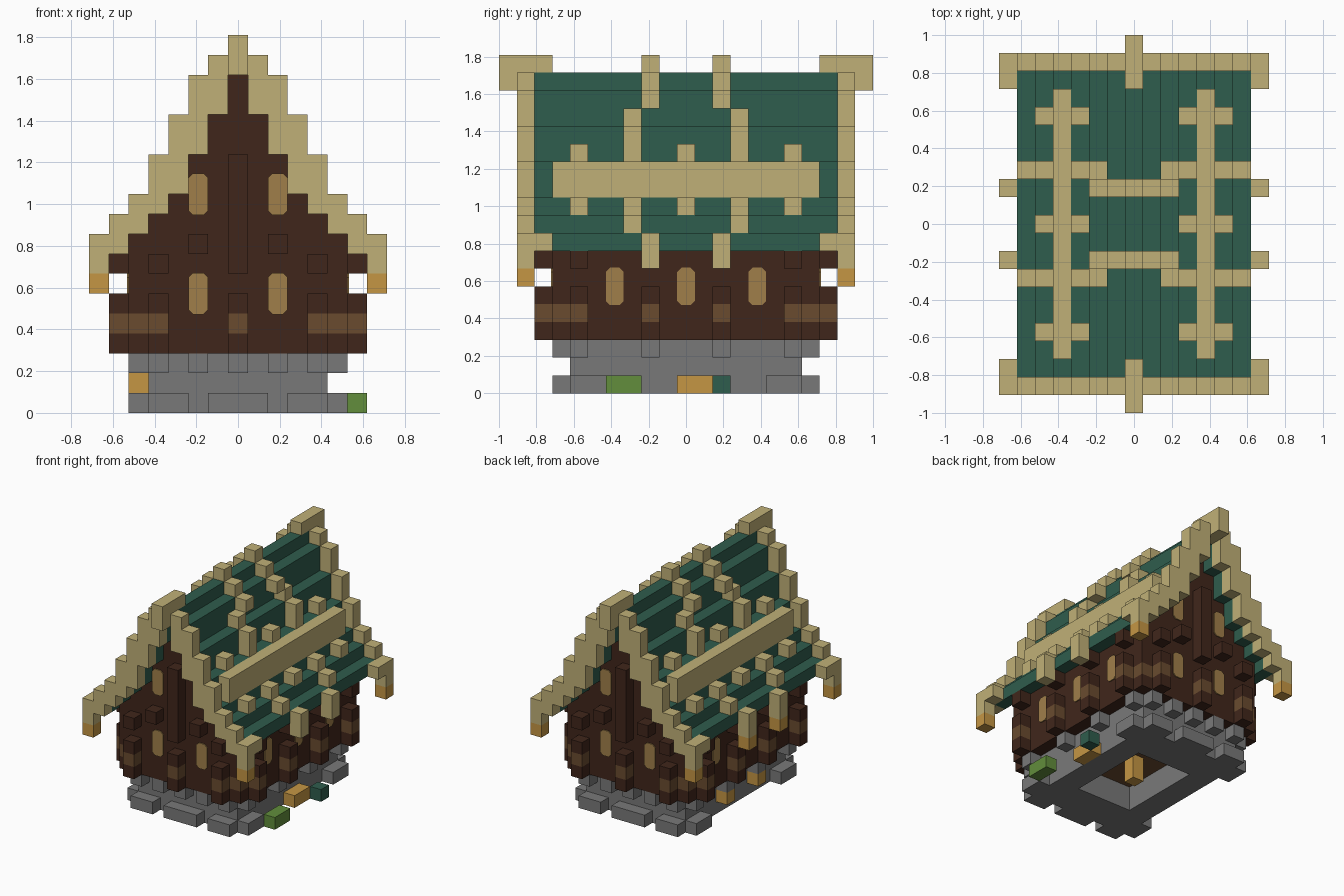
import bpy
import bmesh
from mathutils import Vector

cube = bpy.data.objects.get("Cube")
if cube:
    bpy.data.objects.remove(cube, do_unlink=True)

UNIT = 2 / 21  # edge length of one block


def material(name, red, green, blue):
    def linear(value):
        value /= 255
        return value / 12.92 if value < 0.04 else ((value + 0.055) / 1.055) ** 2.4
    colour = (linear(red), linear(green), linear(blue), 1)
    mat = bpy.data.materials.new(name)
    mat.use_nodes = True
    mat.diffuse_color = colour
    mat.node_tree.nodes["Principled BSDF"].inputs["Base Color"].default_value = colour
    return mat


stone = material("grey stone", 121, 121, 121)
dark_wood = material("dark wood", 64, 38, 27)
light_wood = material("light wood", 106, 75, 47)
trim = material("pale timber", 192, 176, 119)
slate = material("teal roof", 47, 93, 77)
amber = material("amber", 197, 150, 68)
leaf = material("leaf green", 98, 141, 60)
glass = material("window glow", 160, 127, 74)


def finish(name, bm, mat):
    bmesh.ops.recalc_face_normals(bm, faces=bm.faces)
    mesh = bpy.data.meshes.new(name)
    bm.to_mesh(mesh)
    bm.free()
    mesh.materials.append(mat)
    obj = bpy.data.objects.new(name, mesh)
    bpy.context.collection.objects.link(obj)


def span(value):
    return value if isinstance(value, tuple) else (value, value)


def blocks(name, mat, boxes, mirror=""):
    """Boxes given as inclusive block ranges in x, y, z, mirrored on chosen axes."""
    found = set()
    for box in boxes:
        (xa, xb), (ya, yb), (za, zb) = map(span, box)
        for sx in ((1, -1) if "x" in mirror else (1,)):
            for sy in ((1, -1) if "y" in mirror else (1,)):
                xs, ys = sorted((xa * sx, xb * sx)), sorted((ya * sy, yb * sy))
                found.add((*xs, *ys, za, zb))
    bm = bmesh.new()
    for xa, xb, ya, yb, za, zb in sorted(found):
        size = Vector((xb - xa + 1, yb - ya + 1, zb - za + 1)) * UNIT
        middle = Vector((xa + xb, ya + yb, za + zb + 1)) * UNIT / 2
        for vert in bmesh.ops.create_cube(bm, size=1)["verts"]:
            vert.co = vert.co * size + middle
    finish(name, bm, mat)


# Stone foundation with an open middle
blocks("foundation_long_sides", stone, [((3, 4), (-6, 6), (0, 2))], "x")
blocks("foundation_short_sides", stone, [((-2, 2), (4, 6), (0, 2))], "y")
blocks("foundation_corners", stone,
       [((3, 4), 7, 0), (5, (5, 6), 0), (4, 7, 2), (5, 6, 2)], "xy")
blocks("foundation_piers", stone, [(5, 2, 2), (0, 7, 2), ((0, 1), 7, 0), (2, 7, 2)], "xy")
blocks("floor", light_wood, [((-2, 2), (-3, 3), 2)])
blocks("cellar_lamp", amber, [(0, 0, (0, 1))])

# Wooden walls and stepped gables
blocks("side_walls", dark_wood,
       [(5, (-6, 6), (3, 8)), (5, 7, 3), (5, 7, (5, 8))], "xy")
gable_tops = {4: 9, 3: 10, 2: 12, 1: 14, 0: 16}
blocks("gable_walls", dark_wood,
       [(x, 7, (3, top)) for x, top in gable_tops.items()], "xy")
blocks("wall_base", dark_wood, [((-4, 4), (-6, 6), 3)])

# Corner posts, with a light band at mid height
arms = [(6, 6), (4, 8)]
blocks("corner_posts", dark_wood, [(x, y, row) for x, y in arms for row in (3, 5, 7)], "xy")
blocks("corner_bands", light_wood, [(5, 7, 4)] + [(x, y, 4) for x, y in arms], "xy")

# Posts and studs along the walls
blocks("wall_posts", dark_wood,
       [p for row in (3, 5) for p in ((0, 8, row), (6, 2, row))]
       + [(0, 8, (7, 12)), (6, 2, 7), (2, 8, 8)], "xy")
blocks("post_bands", light_wood, [(0, 8, 4), (6, 2, 4)], "xy")


# Windows: thin plates with cut corners
def window(name, across, height, face, along_x):
    half_w, half_h, cut = 0.047, 0.1, 0.022
    outline = []
    for sx, sz in ((1, 1), (-1, 1), (-1, -1), (1, -1)):
        side = (sx * half_w, sz * (half_h - cut))
        cap = (sx * (half_w - cut), sz * half_h)
        outline += [side, cap] if sx * sz > 0 else [cap, side]
    bm = bmesh.new()
    ring = []
    for u, v in outline:
        spot = (across + u, face, height + v) if along_x else (face, across + u, height + v)
        ring.append(bm.verts.new(spot))
    plate = bm.faces.new(ring)
    grown = bmesh.ops.extrude_face_region(bm, geom=[plate])["geom"]
    sign = 1 if face > 0 else -1
    push = Vector((0, sign, 0) if along_x else (sign, 0, 0)) * 0.008
    bmesh.ops.translate(bm, vec=push, verts=[g for g in grown if isinstance(g, bmesh.types.BMVert)])
    finish(name, bm, glass)


for sign, end in ((-1, "front"), (1, "back")):
    for col in (-2, 2):
        for row, level in ((6, "lower"), (11, "upper")):
            window(f"{end}_{level}_window", col * UNIT, row * UNIT, sign * 7.5 * UNIT, True)
for sign, side in ((-1, "right"), (1, "left")):
    for col in (-4, 0, 4):
        window(f"{side}_window", col * UNIT, 6 * UNIT, sign * 5.5 * UNIT, False)

# Roof: each column of the slope has a range of rows
slope = [(17, 17), (15, 16), (13, 14), (11, 12), (10, 10), (9, 9), (8, 8)]
shell = [(18, 18)] + slope  # the layer one block further out
blocks("roof", slate, [(x, (-8, 8), rows) for x, rows in enumerate(slope)], "x")

# Gable edge boards, ridge horns and eave ends
blocks("edge_boards", trim,
       [(x, 9, rows) for x, rows in enumerate(slope)]
       + [(x, 9, rows) for x, rows in enumerate(shell)]
       + [(7, 9, 7), (7, 8, 8)], "xy")
blocks("ridge_horns", trim, [(0, 10, (17, 18)), (0, 8, 18)], "y")
blocks("eave_lamps", amber, [(7, 9, 6)], "xy")

# Rafters lying on the slope
blocks("upper_rafters", trim, [(0, 2, 18), (1, 2, 17), (2, 2, 16)], "xy")
blocks("lower_rafters", trim,
       [(2, 3, 15)] + [(x, 3, shell[x]) for x in range(3, 7)], "xy")
blocks("rafter_feet", trim, [(7, 2, (7, 8))], "xy")
blocks("rafter_lamps", amber, [(-7, 2, 6)], "y")

# Long beams with short pegs above and below
blocks("roof_beams", trim, [(4, (-7, 7), shell[4])], "x")
blocks("beam_pegs", trim,
       [(x, y, row) for x, row in ((3, 13), (5, 10)) for y in (0, 6)], "xy")

# Small things around the base
blocks("base_lamps", amber, [(-5, 2, 1)], "y")
blocks("bush", leaf, [(6, (-4, -3), 0)])
blocks("crate", amber, [(5, (0, 1), 0)])
blocks("barrel", slate, [(6, 2, 0)])
